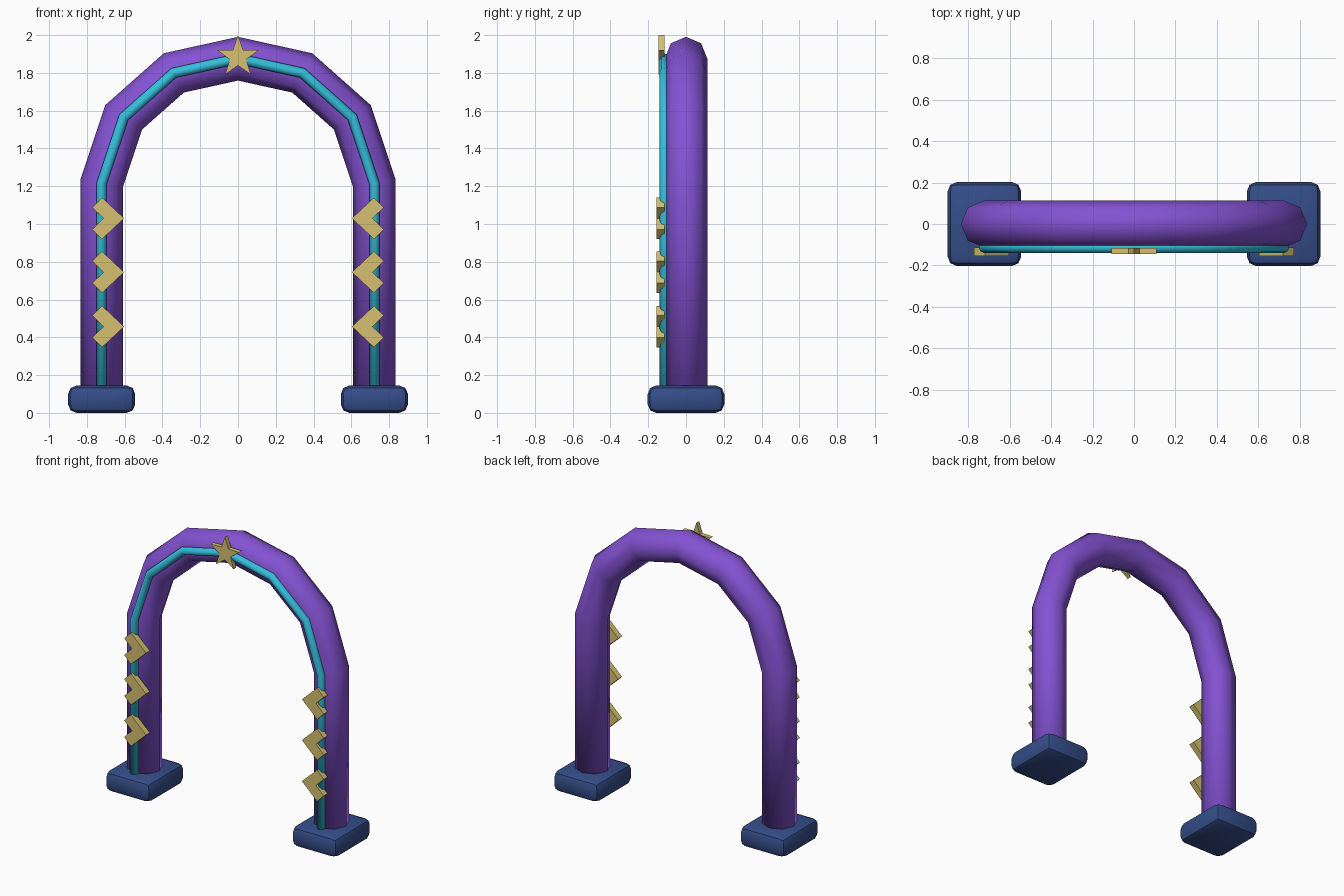
import bpy, bmesh, math
from mathutils import Vector

if "Cube" in bpy.data.objects:
    bpy.data.objects.remove(bpy.data.objects["Cube"])


def mat(name, rgb):
    m = bpy.data.materials.new(name)
    m.diffuse_color = (*rgb, 1)
    m.use_nodes = True
    m.node_tree.nodes["Principled BSDF"].inputs["Base Color"].default_value = m.diffuse_color
    return m


PURPLE = mat("purple", (0.23, 0.085, 0.65))
CYAN = mat("cyan", (0.035, 0.52, 0.72))
GOLD = mat("gold", (0.66, 0.53, 0.16))
NAVY = mat("navy", (0.035, 0.075, 0.25))


def finish(name, bm, material, smooth=False):
    bmesh.ops.recalc_face_normals(bm, faces=bm.faces)
    for f in bm.faces:
        f.smooth = smooth
    me = bpy.data.meshes.new(name)
    bm.to_mesh(me)
    bm.free()
    me.materials.append(material)
    ob = bpy.data.objects.new(name, me)
    bpy.context.collection.objects.link(ob)
    return ob


# half of the arch centre line, mirrored for the other side
HALF = [(-0.722, 0.08), (-0.722, 1.215), (-0.605, 1.565), (-0.34, 1.80)]
PATH = HALF + [(0, 1.875)] + [(-x, z) for x, z in reversed(HALF)]


def tube(name, radius, y, sides, material):
    """Sweep a round section along the arch with mitred corners."""
    pts = [Vector(p) for p in PATH]
    bm = bmesh.new()
    rings = []
    for i, p in enumerate(pts):
        a = (p - pts[i - 1]).normalized() if i else None
        b = (pts[i + 1] - p).normalized() if i < len(pts) - 1 else None
        a, b = a or b, b or a
        t = (a + b).normalized()
        n = Vector((-t.y, t.x)) / t.dot(a)
        ring = []
        for k in range(sides):
            ang = 2 * math.pi * k / sides
            q = p + n * radius * math.cos(ang)
            ring.append(bm.verts.new((q.x, y + radius * math.sin(ang), q.y)))
        rings.append(ring)
    for r, s in zip(rings, rings[1:]):
        for k in range(sides):
            j = (k + 1) % sides
            bm.faces.new((r[k], r[j], s[j], s[k]))
    bm.faces.new(rings[0])
    bm.faces.new(rings[-1])
    return finish(name, bm, material, True)


def plate(name, outline, y0, y1, material):
    """Extrude an x-z outline along y."""
    bm = bmesh.new()
    f = bm.faces.new([bm.verts.new((x, y0, z)) for x, z in outline])
    ext = bmesh.ops.extrude_face_region(bm, geom=[f])
    verts = [v for v in ext["geom"] if isinstance(v, bmesh.types.BMVert)]
    bmesh.ops.translate(bm, verts=verts, vec=(0, y1 - y0, 0))
    return finish(name, bm, material)


# arch and the light strip on its front
tube("arch_tube", 0.113, 0, 8, PURPLE)
tube("light_strip", 0.027, -0.113, 8, CYAN)

# star at the crown
star = []
for i in range(10):
    r = 0.115 if i % 2 == 0 else 0.046
    a = math.pi / 2 + i * math.pi / 5
    star.append((r * math.cos(a), 1.885 + r * math.sin(a)))
plate("crown_star", star, -0.145, -0.115, GOLD)

CHEVRON = [(-0.603, 0), (-0.72, 0.11), (-0.772, 0.058),
           (-0.712, 0), (-0.772, -0.058), (-0.72, -0.11)]
for side, s in (("left", 1), ("right", -1)):
    # chevrons pointing inward
    for i, z in enumerate((0.457, 0.745, 1.03)):
        plate(f"chevron_{side}_{i + 1}", [(s * x, z + dz) for x, dz in CHEVRON],
              -0.155, -0.113, GOLD)
    # rounded foot block
    bm = bmesh.new()
    bmesh.ops.create_cube(bm, size=1)
    bmesh.ops.scale(bm, verts=bm.verts, vec=(0.355, 0.405, 0.145))
    bmesh.ops.translate(bm, verts=bm.verts, vec=(-s * 0.722, 0, 0.0725))
    bmesh.ops.bevel(bm, geom=bm.edges[:], offset=0.045, segments=2,
                    profile=0.5, affect='EDGES')
    foot = finish(f"foot_{side}", bm, NAVY)
    bpy.ops.object.select_all(action='DESELECT')
    foot.select_set(True)
    bpy.context.view_layer.objects.active = foot
    bpy.ops.object.shade_smooth_by_angle(angle=math.radians(30))
